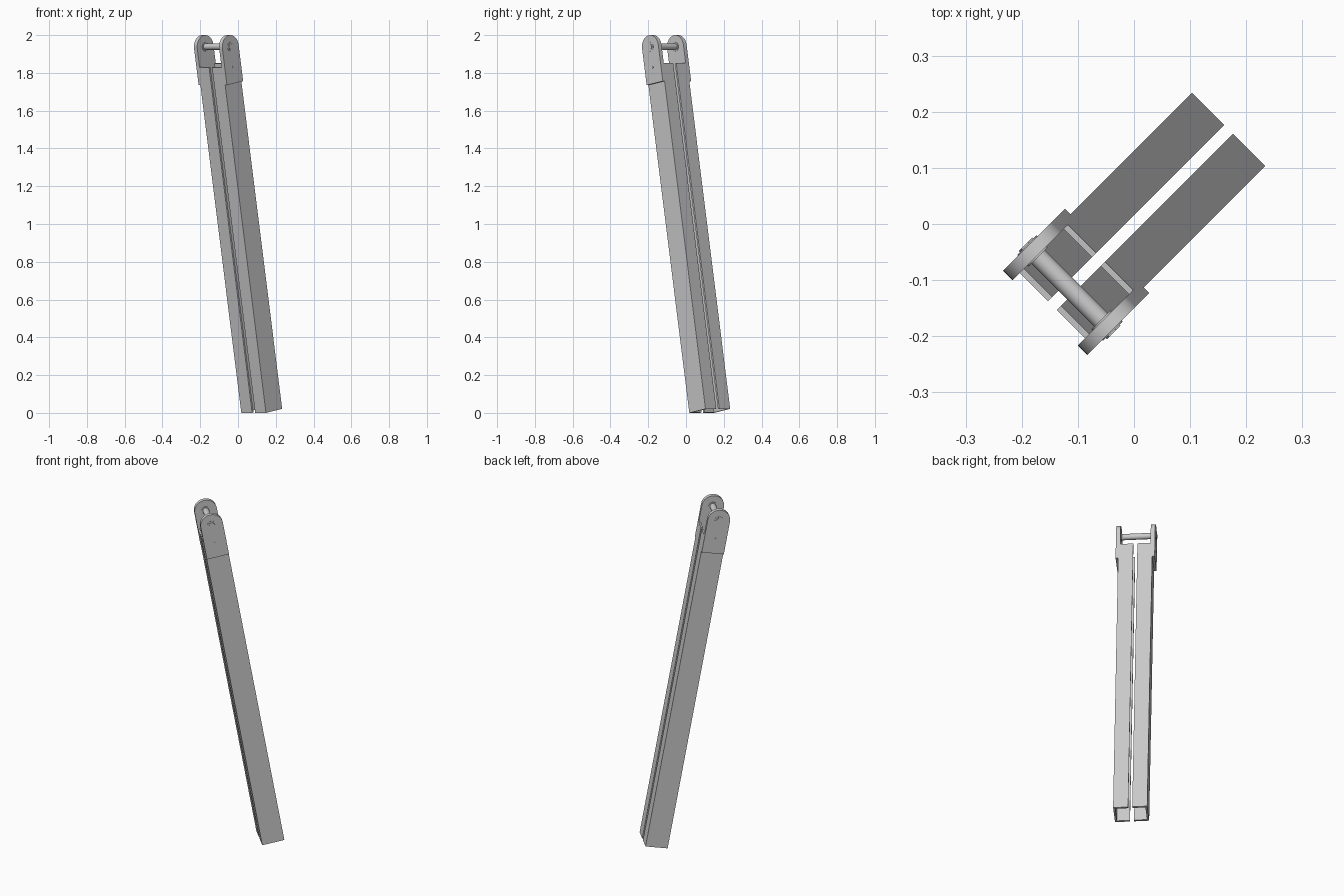
import bpy, bmesh
from math import radians, sin, cos, pi
from mathutils import Matrix

if "Cube" in bpy.data.objects:
    bpy.data.objects.remove(bpy.data.objects["Cube"])

TILT = radians(10)
R = 0.0615          # half depth of the channels, also the radius of the lug ends
OUT, WALL, GAP = 0.0925, 0.0105, 0.0113
LUG = 0.106         # outer face of the doubler plates
TOP, PIN, PLATE = 1.858, 1.9575, 1.762   # heights along the leaning axis

# Local frame: x = depth, y = side, z = along the leaning beams
FRAME = (Matrix.Translation((0.1777 / 2 ** .5, 0.1777 / 2 ** .5, R * sin(TILT)))
         @ Matrix.Rotation(radians(45), 4, 'Z') @ Matrix.Rotation(-TILT, 4, 'Y'))


def prism(name, pts, step, mirror=True):
    """Extrude a closed loop of local points by a step vector."""
    bm = bmesh.new()
    face = bm.faces.new([bm.verts.new(p) for p in pts])
    ext = bmesh.ops.extrude_face_region(bm, geom=[face])
    bmesh.ops.translate(bm, vec=step, verts=[g for g in ext['geom'] if isinstance(g, bmesh.types.BMVert)])
    bmesh.ops.recalc_face_normals(bm, faces=bm.faces)
    me = bpy.data.meshes.new(name)
    bm.to_mesh(me)
    bm.free()
    ob = bpy.data.objects.new(name, me)
    bpy.context.collection.objects.link(ob)
    ob.matrix_world = FRAME
    if mirror:
        mod = ob.modifiers.new("both_sides", 'MIRROR')
        mod.use_axis = (False, True, False)
        mod.use_clip = False
        mod.use_mirror_merge = False
    bpy.ops.object.select_all(action='DESELECT')
    ob.select_set(True)
    bpy.context.view_layer.objects.active = ob
    bpy.ops.object.shade_smooth_by_angle(angle=radians(30))
    return ob


def lug(name, bottom, y0, y1):
    """Flat plate with a rounded top centred on the pin."""
    arc = [(R * cos(pi * i / 32), y0, PIN + R * sin(pi * i / 32)) for i in range(33)]
    return prism(name, [(-R, y0, bottom), (R, y0, bottom)] + arc, (0, y1 - y0, 0))


def disc(name, z, r, y0, y1, n=32, mirror=True):
    """Cylinder lying along the side axis."""
    pts = [(r * cos(2 * pi * i / n), y0, z + r * sin(2 * pi * i / n)) for i in range(n)]
    return prism(name, pts, (0, y1 - y0, 0), mirror)


# Two C channels facing each other
w = WALL
section = [(-R, GAP), (-R, OUT), (R, OUT), (R, GAP),
           (R - w, GAP), (R - w, OUT - w), (w - R, OUT - w), (w - R, GAP)]
prism("channel_beams", [(x, y, 0) for x, y in section], (0, 0, TOP))

# Rounded web tongues and outer doubler plates
lug("web_tongues", TOP, OUT - w, OUT)
lug("doubler_plates", PLATE, OUT, LUG)

# Cross pin with collars, hex ends and small rivets
disc("cross_pin", PIN, 0.017, -LUG, LUG, mirror=False)
disc("inner_collars", PIN, 0.024, OUT - w - 0.003, OUT - w)
disc("outer_washers", PIN, 0.024, LUG, LUG + 0.002)
disc("hex_ends", PIN, 0.017, LUG + 0.002, LUG + 0.005, 6)
disc("rivets", PIN - 0.11, 0.006, LUG, LUG + 0.003, 12)
